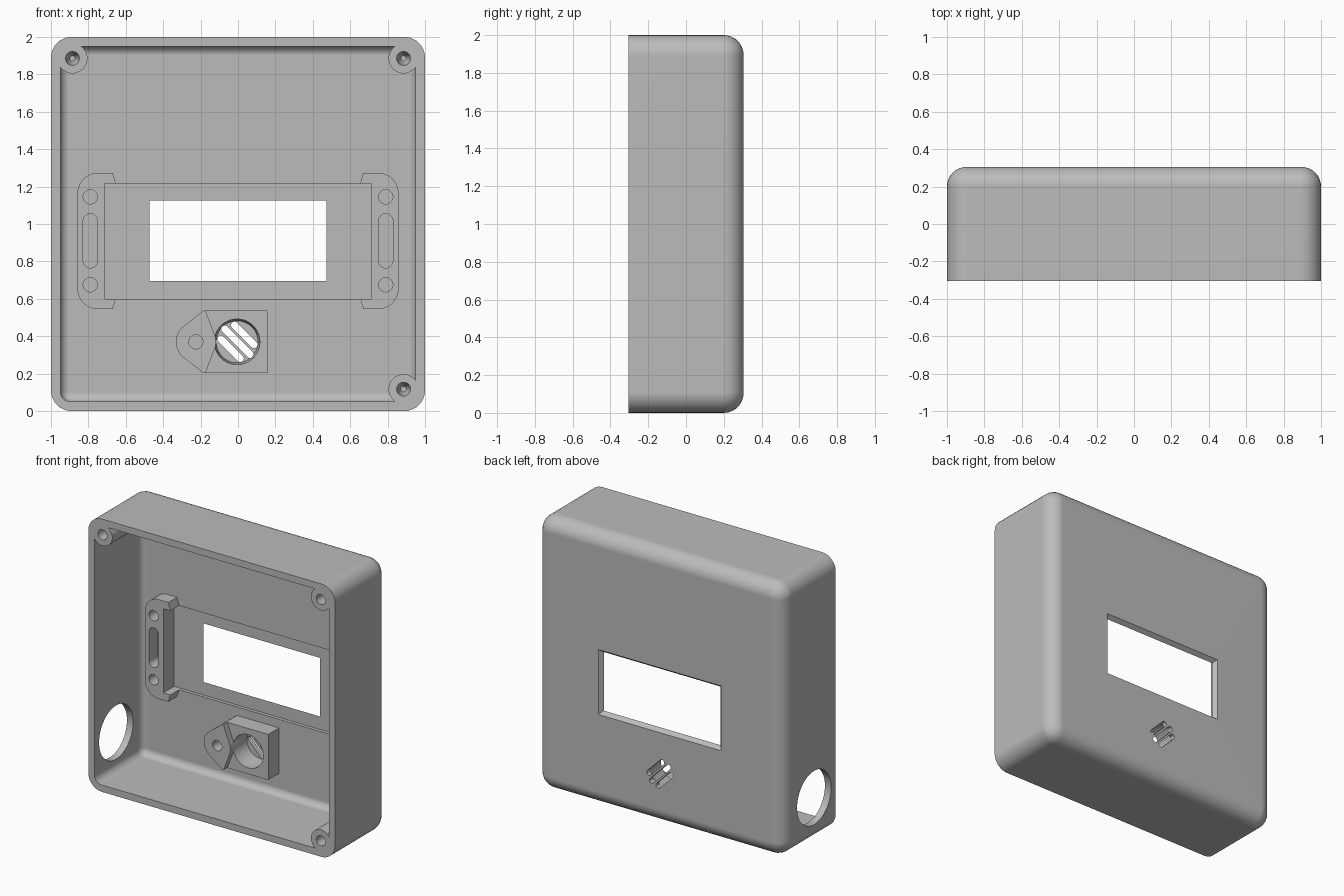
import bpy
import bmesh
from math import sin, cos, pi, radians
from mathutils import Matrix
from mathutils.geometry import convex_hull_2d

if "Cube" in bpy.data.objects:
    bpy.data.objects.remove(bpy.data.objects["Cube"])

grey = bpy.data.materials.new("matte grey plastic")
grey.use_nodes = True
color = (0.5, 0.5, 0.5, 1)
grey.diffuse_color = color
grey.node_tree.nodes["Principled BSDF"].inputs["Base Color"].default_value = color

FRONT, BACK = -0.305, 0.305
PLATE, RECESS = 0.25, 0.275    # inner face of the back plate, floor of its recess


# ---- outlines in the x-z plane ----
def circle(x, z, r, n=40):
    return [(x + r * cos(2 * pi * i / n), z + r * sin(2 * pi * i / n)) for i in range(n)]


def rect(x, z, hx, hz):
    return [(x - hx, z - hz), (x + hx, z - hz), (x + hx, z + hz), (x - hx, z + hz)]


def rounded_square(half, r, n=8):
    pts = []
    for quarter, (sx, sz) in enumerate([(1, 1), (-1, 1), (-1, -1), (1, -1)]):
        for i in range(n + 1):
            a = (quarter + i / n) * pi / 2
            pts.append((sx * (half - r) + r * cos(a), 1 + sz * (half - r) + r * sin(a)))
    return pts


def hull(*outlines):
    pts = [p for o in outlines for p in o]
    return [pts[i] for i in convex_hull_2d(pts)]


# ---- solids ----
def loft(name, rings):
    """Solid through matching outlines, each given with its depth y."""
    bm = bmesh.new()
    loops = [[bm.verts.new((x, y, z)) for x, z in pts] for y, pts in rings]
    for a, b in zip(loops, loops[1:]):
        for i in range(len(a)):
            j = (i + 1) % len(a)
            bm.faces.new((a[i], a[j], b[j], b[i]))
    bm.faces.new(loops[0])
    bm.faces.new(loops[-1])
    bmesh.ops.recalc_face_normals(bm, faces=bm.faces)
    mesh = bpy.data.meshes.new(name)
    bm.to_mesh(mesh)
    bm.free()
    mesh.materials.append(grey)
    obj = bpy.data.objects.new(name, mesh)
    bpy.context.collection.objects.link(obj)
    return obj


def prism(name, outline, y0, y1):
    return loft(name, [(y0, outline), (y1, outline)])


def filleted_block(name, half, corner, fillet, y0, y1, steps=8):
    """Rounded square block whose far edge is filleted."""
    rings = [(y0, rounded_square(half, corner))]
    for i in range(steps + 1):
        a = i / steps * pi / 2
        inset = fillet * (1 - cos(a))
        rings.append((y1 - fillet + fillet * sin(a), rounded_square(half - inset, corner - inset)))
    return loft(name, rings)


def activate(obj):
    bpy.ops.object.select_all(action='DESELECT')
    obj.select_set(True)
    bpy.context.view_layer.objects.active = obj


def combine(obj, others, operation='DIFFERENCE'):
    activate(obj)
    for other in others:
        other.hide_render = True
        mod = obj.modifiers.new("cut", 'BOOLEAN')
        mod.operation, mod.solver, mod.object = operation, 'EXACT', other
        bpy.ops.object.modifier_apply(modifier=mod.name)
        bpy.data.objects.remove(other)


def finish(obj):
    activate(obj)
    bpy.ops.object.shade_smooth_by_angle(angle=radians(30))
    mod = obj.modifiers.new("even shading", 'WEIGHTED_NORMAL')
    mod.keep_sharp = True


def recess_cutter():
    return prism("recess_cutter", rect(0, 0.908, 0.71, 0.308), 0, RECESS)


def speaker_pit():
    x, z = -0.005, 0.37
    return loft("speaker_pit", [(0.05, circle(x, z, 0.124)), (0.2, circle(x, z, 0.12)),
                                (0.27, circle(x, z, 0.112))])


# ---- enclosure shell: hollow box with screw posts in three corners ----
shell = filleted_block("enclosure_shell", 1, 0.11, 0.105, FRONT, BACK)
cavity = filleted_block("cavity", 0.95, 0.055, 0.05, FRONT - 0.1, PLATE)
posts = [(-0.885, 1.885), (0.885, 1.885), (0.885, 0.117)]
combine(cavity, [prism("screw_post", circle(x, z, 0.08), FRONT - 0.2, 0.28) for x, z in posts])

cutters = [cavity, recess_cutter(), speaker_pit()]

# blind screw holes with tapered bottoms
for x, z in posts:
    cutters.append(loft("screw_hole", [(FRONT - 0.1, circle(x, z, 0.037, 24)),
                                       (0.1, circle(x, z, 0.037, 24)),
                                       (0.14, circle(x, z, 0.015, 24))]))

# display window, bevelled towards the outside
cutters.append(loft("window_cutter", [(0.1, rect(0, 0.91, 0.474, 0.215)),
                                      (RECESS, rect(0, 0.91, 0.474, 0.215)),
                                      (BACK + 0.03, rect(0, 0.91, 0.519, 0.26))]))

# three diagonal sound slots
for offset, reach in [(-0.037, 0.052), (0, 0.068), (0.037, 0.052)]:
    x, z = -0.003 + offset, 0.37 + offset
    slot = hull(circle(x - reach, z + reach, 0.019, 20), circle(x + reach, z - reach, 0.019, 20))
    cutters.append(prism("sound_slot", slot, 0.2, 0.4))

# round cable opening through the right wall
cable = prism("cable_opening", circle(-0.055, 0.325, 0.197, 64), 0.9, 1.1)
cable.data.transform(Matrix.Rotation(pi / 2, 4, 'Z'))
cutters.append(cable)
combine(shell, cutters)
finish(shell)

# ---- display brackets on both sides of the window recess ----
for side, s in (("left", 1), ("right", -1)):
    outline = hull(circle(s * 0.75, 1.165, 0.108), circle(s * 0.75, 0.653, 0.108),
                   rect(s * 0.70, 0.909, 0.03, 0.364))
    bracket = prism("display_bracket_" + side, outline, 0.15, PLATE + 0.005)
    x = s * 0.79
    holes = [circle(x, 1.145, 0.038), circle(x, 0.675, 0.038),
             hull(circle(x, 1.017, 0.038), circle(x, 0.803, 0.038))]
    combine(bracket, [recess_cutter()] + [prism("bracket_hole", h, 0, 0.4) for h in holes])
    finish(bracket)

# ---- speaker mount: square socket and a taller screw ear ----
socket = prism("speaker_socket", rect(-0.008, 0.37, 0.166, 0.167), 0.125, PLATE + 0.005)
combine(socket, [speaker_pit()])
finish(socket)

ear_shape = hull(circle(-0.225, 0.37, 0.107), rect(-0.179, 0.37, 0.005, 0.167))
ear = prism("speaker_ear", ear_shape, 0.08, PLATE + 0.005)
combine(ear, [prism("ear_hole", circle(-0.225, 0.37, 0.038), 0, 0.24)])
finish(ear)
